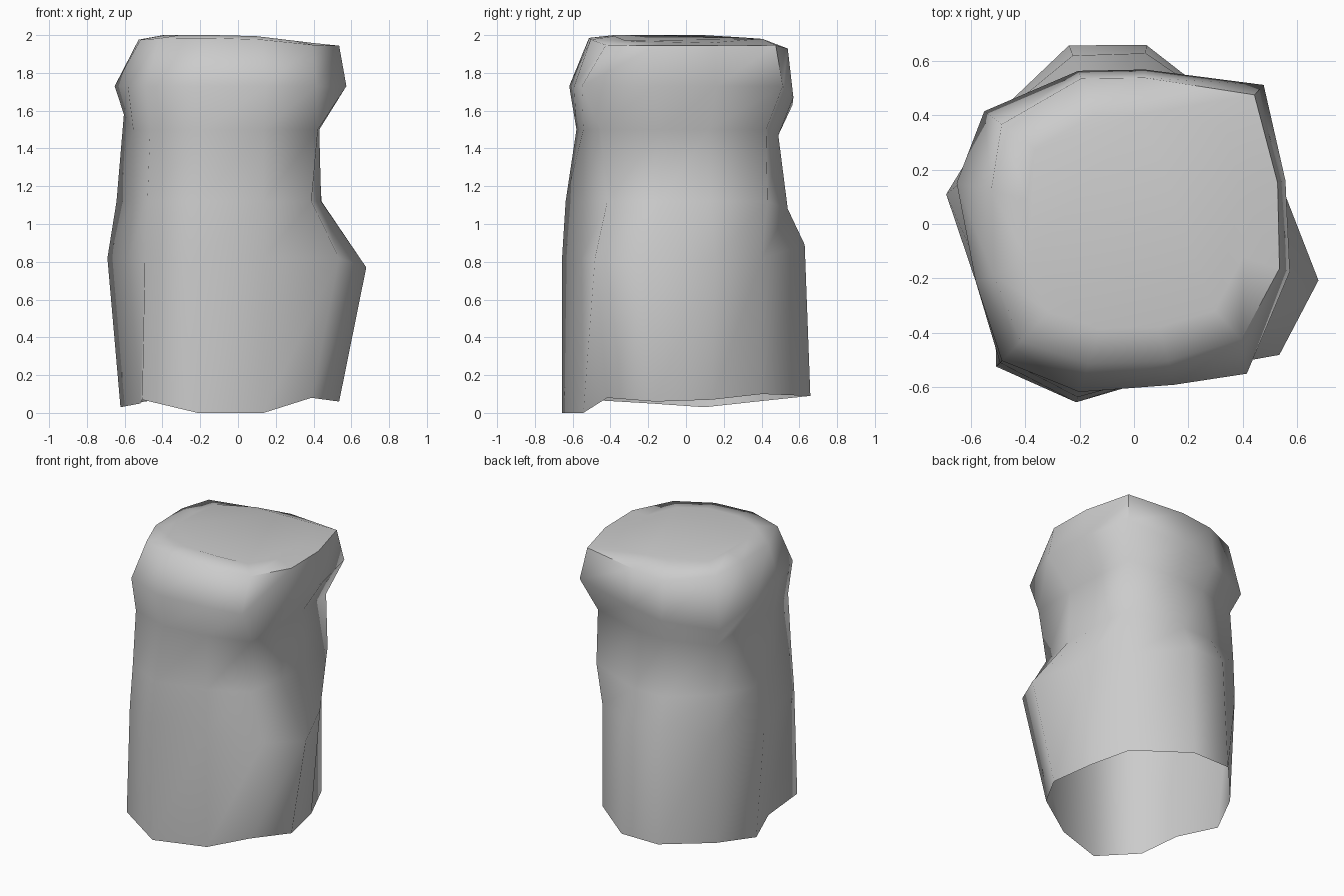
import bpy
import bmesh
from math import cos, sin, radians

default_cube = bpy.data.objects.get("Cube")
if default_cube:
    bpy.data.objects.remove(default_cube, do_unlink=True)


def make_material(name, colour):
    material = bpy.data.materials.new(name)
    material.use_nodes = True
    material.diffuse_color = colour
    shader = material.node_tree.nodes["Principled BSDF"]
    shader.inputs["Base Color"].default_value = colour
    return material


# Directions of the weathered corners, counter-clockwise from the left side
corner_angles = [-17, 16, 47, 86, 110, 143, 167, 200, 226, 252, 284, 313]

# Ragged lower edge: height of each corner
foot_heights = [.06, .07, .1, .09, .09, .06, .03, .05, .07, 0, 0, .08]

# Radius of each corner per level: foot, belly, waist, neck, head, brow
FOOT, BELLY, WAIST, NECK, HEAD, BROW = range(6)
level_heights = [0, .82, 1.12, 1.5, 1.73, 1.96]
level_radii = [
    [.56, .71, .46, .45, .60, .56],
    [.50, .56, .46, .44, .58, .55],
    [.55, .55, .59, .58, .70, .65],
    [.66, .63, .54, .49, .57, .54],
    [.70, .66, .57, .51, .60, .57],
    [.62, .65, .64, .62, .69, .61],
    [.63, .70, .66, .62, .67, .54],
    [.55, .62, .59, .59, .62, .55],
    [.73, .71, .69, .67, .70, .60],
    [.69, .69, .67, .61, .65, .54],
    [.56, .57, .56, .56, .61, .52],
    [.57, .72, .57, .62, .69, .58],
]

# Vertical wear: corners that sit above or below their level
height_shifts = {
    BELLY: {0: -.05, 3: .07, 4: .07},
    WAIST: {3: -.04, 4: -.04},
    NECK: {3: -.03, 4: -.04, 5: -.04, 6: .08},
    HEAD: {3: -.06, 4: -.1, 5: -.13},
    BROW: {3: -.03, 4: -.06, 5: -.02, 8: .01, 9: .02, 10: .02},
}

# Sideways wear: corners turned away from their usual direction
angle_shifts = {
    FOOT: {6: 4},
    BELLY: {6: 4, 11: 5},
    HEAD: {11: -6},
}


def corner_position(corner, level):
    angle = radians(corner_angles[corner] + angle_shifts.get(level, {}).get(corner, 0))
    radius = level_radii[corner][level]
    x, y = radius * cos(angle), radius * sin(angle)
    z = level_heights[level] + height_shifts.get(level, {}).get(corner, 0)
    if level == FOOT:
        z = foot_heights[corner]
    elif level == BROW:
        z -= x * .03  # the top tilts down to the left
    return x, y, z


def crown_position(corner):
    # Inner edge of the top, falling away to the left and the back
    x, y, _ = corner_position(corner, BROW)
    x, y = x * .75, y * .75
    return x, y, 2 - .12 * max(0, x - .05) - .07 * max(0, y - .12)


# Rock pillar: stacked rings joined by walls, open underneath
mesh = bmesh.new()
corner_count = len(corner_angles)
rings = [
    [mesh.verts.new(corner_position(corner, level)) for corner in range(corner_count)]
    for level in range(len(level_heights))
]
rings.append([mesh.verts.new(crown_position(corner)) for corner in range(corner_count)])
for lower, upper in zip(rings, rings[1:]):
    for corner in range(corner_count):
        following = (corner + 1) % corner_count
        mesh.faces.new((lower[corner], lower[following], upper[following], upper[corner]))

# Flat middle of the top
mesh.faces.new(rings[-1])

pillar_data = bpy.data.meshes.new("rock_pillar")
mesh.to_mesh(pillar_data)
mesh.free()
pillar_data.materials.append(make_material("stone_grey", (.6, .6, .6, 1)))

rock_pillar = bpy.data.objects.new("rock_pillar", pillar_data)
bpy.context.collection.objects.link(rock_pillar)
bpy.context.view_layer.objects.active = rock_pillar
rock_pillar.select_set(True)
bpy.ops.object.shade_smooth_by_angle(angle=radians(66))
